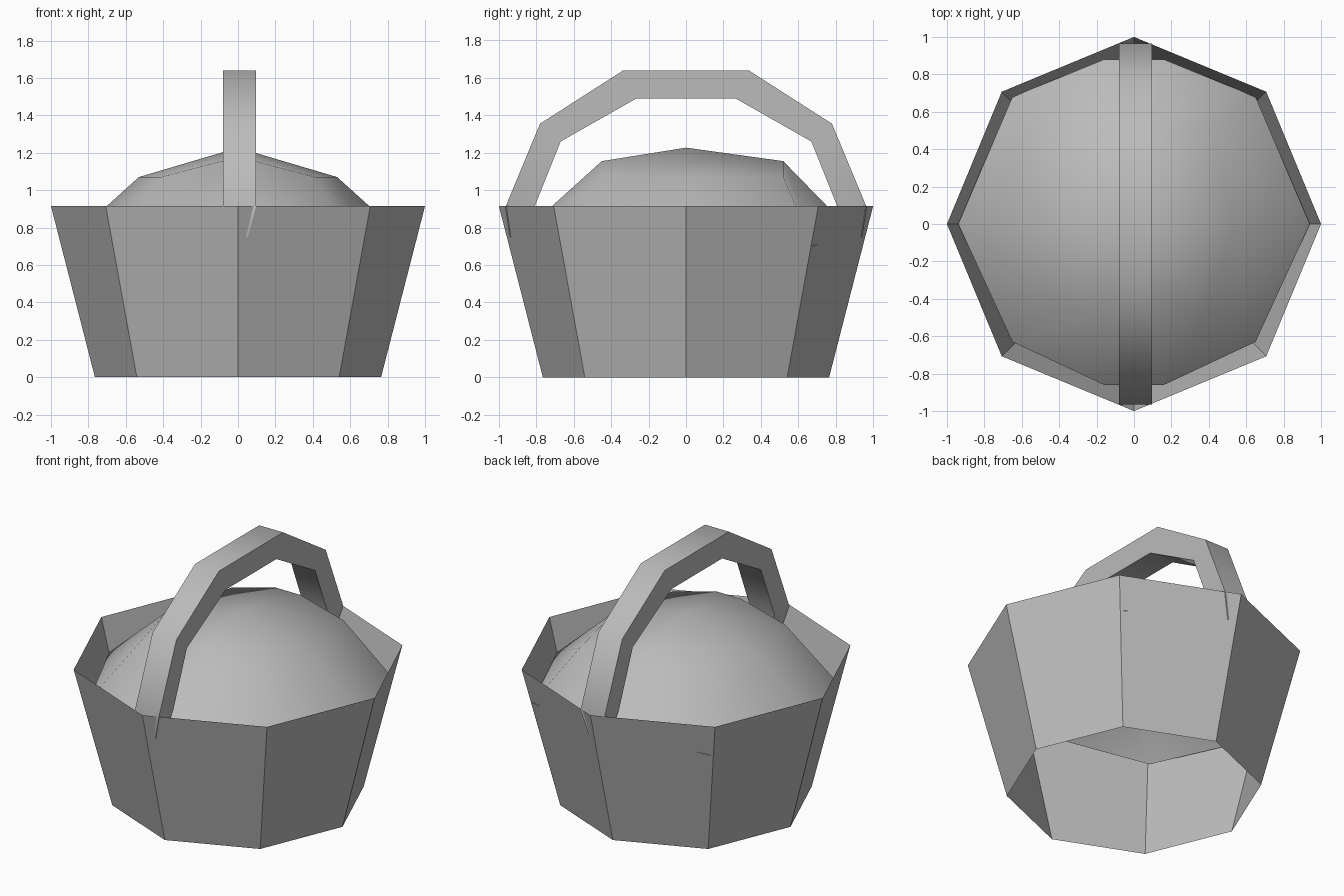
import bpy, bmesh, math

if "Cube" in bpy.data.objects:
    bpy.data.objects.remove(bpy.data.objects["Cube"])

grey = bpy.data.materials.new("plain grey")
grey.diffuse_color = (0.5, 0.5, 0.5, 1)
grey.use_nodes = True
grey.node_tree.nodes["Principled BSDF"].inputs["Base Color"].default_value = grey.diffuse_color


def make(name, build, smooth_angle=None):
    """Build a mesh part with bmesh, optionally smooth shaded below an angle."""
    bm = bmesh.new()
    build(bm)
    bmesh.ops.recalc_face_normals(bm, faces=bm.faces)
    mesh = bpy.data.meshes.new(name)
    bm.to_mesh(mesh)
    bm.free()
    mesh.materials.append(grey)
    obj = bpy.data.objects.new(name, mesh)
    bpy.context.collection.objects.link(obj)
    if smooth_angle:
        bpy.ops.object.select_all(action='DESELECT')
        obj.select_set(True)
        bpy.context.view_layer.objects.active = obj
        bpy.ops.object.shade_smooth_by_angle(angle=math.radians(smooth_angle))
    return obj


def bridge(bm, a, b):
    """Join two closed loops of equal length with quads."""
    n = len(a)
    for i in range(n):
        j = (i + 1) % n
        bm.faces.new((a[i], a[j], b[j], b[i]))


# Basket: open, flared, eight-sided single-skin wall
def basket(bm):
    rings = []
    for r, z in ((0.765, 0.0), (1.0, 0.915)):
        rings.append([bm.verts.new((r * math.cos(k * math.pi / 4),
                                    r * math.sin(k * math.pi / 4), z))
                      for k in range(8)])
    bridge(bm, *rings)


# Filling: low smooth mound, ten-sided, squarer at front and back
def mound(bm):
    def ring(side, back, front):
        right = [(front[1][0], front[1][1], front[1][2]), front[0], side, back[0], back[1]]
        left = [(-x, y, z) for x, y, z in reversed(right)]
        return [bm.verts.new(p) for p in right + left]

    low = ring((0.94, 0, 0.70),
               ((0.65, 0.68, 0.70), (0.16, 0.88, 0.785)),
               ((0.65, -0.63, 0.70), (0.16, -0.86, 0.785)))
    high = ring((0.53, 0, 1.07),
                ((0.41, 0.52, 1.07), (0.09, 0.52, 1.155)),
                ((0.41, -0.45, 1.07), (0.09, -0.45, 1.155)))
    bridge(bm, low, high)
    peak = bm.verts.new((0, 0, 1.227))
    for i in range(10):
        bm.faces.new((high[i], high[(i + 1) % 10], peak))


# Handle: faceted arch, legs narrowing where they sink into the basket
def handle(bm):
    # outer y, outer z, inner y, inner z, half width
    half = [(0.94, 0.75, 0.83, 0.75, 0.045),
            (0.965, 0.91, 0.81, 0.91, 0.0875),
            (0.78, 1.355, 0.67, 1.26, 0.0875),
            (0.335, 1.64, 0.265, 1.49, 0.0875)]
    path = [(-a, b, -c, d, w) for a, b, c, d, w in half] + half[::-1]
    sections = []
    for yo, zo, yi, zi, w in path:
        sections.append([bm.verts.new(p) for p in (
            (0.008 - w, yo, zo), (0.008 + w, yo, zo),
            (0.008 + w, yi, zi), (0.008 - w, yi, zi))])
    for a, b in zip(sections, sections[1:]):
        bridge(bm, a, b)
    bm.faces.new(sections[0])
    bm.faces.new(sections[-1])


make("basket_wall", basket)
make("filling_mound", mound, 80)
make("handle", handle, 40)
